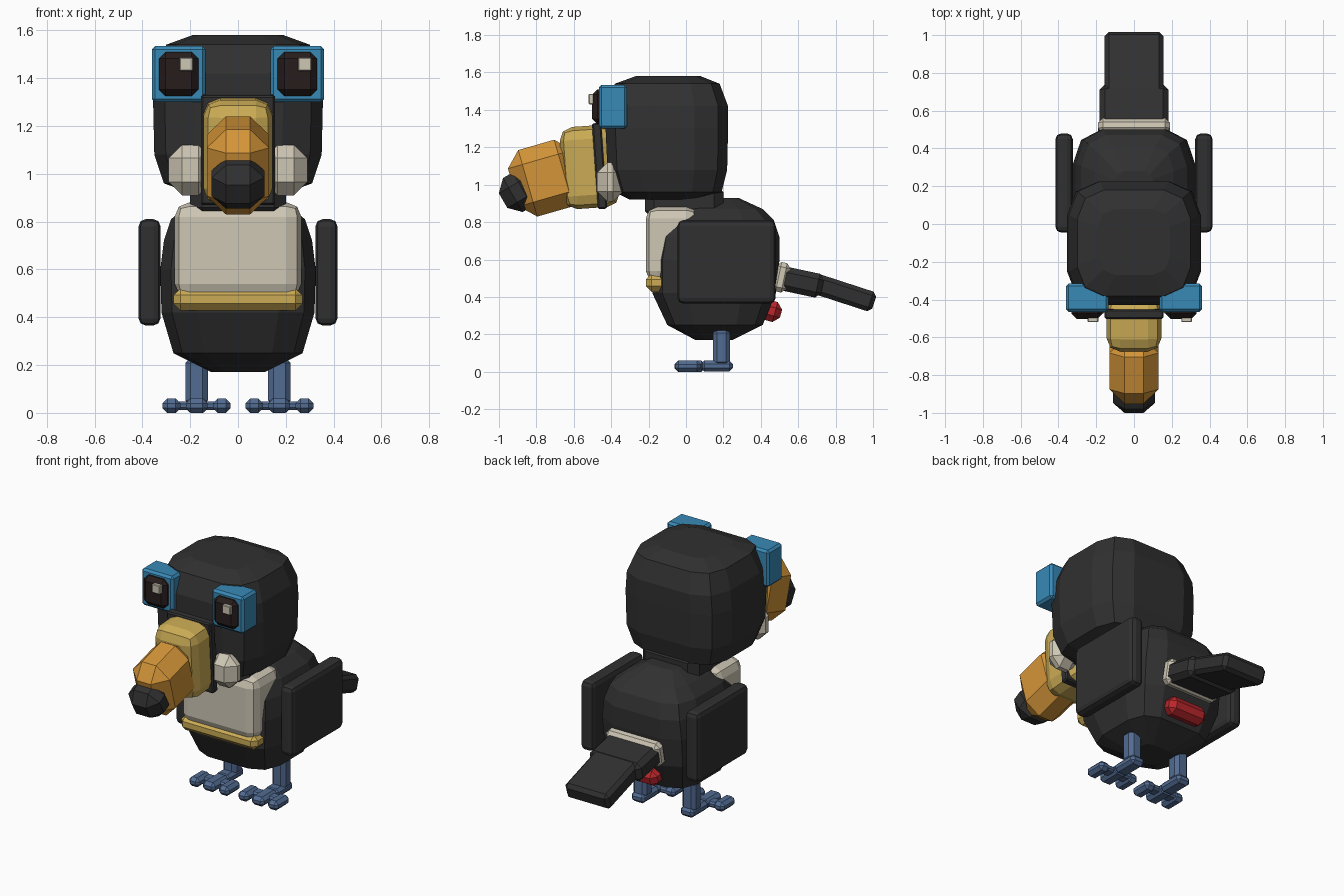
import bpy, bmesh
from math import radians, sin, cos, pi
from mathutils import Matrix

cube = bpy.data.objects.get("Cube")
if cube:
    bpy.data.objects.remove(cube, do_unlink=True)


def material(name, r, g, b):
    m = bpy.data.materials.new(name)
    m.use_nodes = True
    m.diffuse_color = (r, g, b, 1)
    m.node_tree.nodes["Principled BSDF"].inputs["Base Color"].default_value = (r, g, b, 1)
    return m


BLACK = material("black feathers", .03, .03, .03)
CREAM = material("cream", .62, .57, .46)
YELLOW = material("yellow", .6, .41, .09)
ORANGE = material("orange", .66, .3, .04)
BLUE = material("eye ring blue", .04, .25, .47)
BROWN = material("eye brown", .02, .012, .012)
RED = material("red", .5, .02, .025)
SLATE = material("leg slate blue", .085, .15, .29)


def finish(name, bm, mat):
    bmesh.ops.recalc_face_normals(bm, faces=bm.faces)
    mesh = bpy.data.meshes.new(name)
    bm.to_mesh(mesh)
    bm.free()
    mesh.materials.append(mat)
    obj = bpy.data.objects.new(name, mesh)
    bpy.context.collection.objects.link(obj)
    return obj


def block(name, mat, center, size, bevel=.02, segments=1, tilt=0):
    """Bevelled box, tilted about x (positive dips the front)."""
    bm = bmesh.new()
    bmesh.ops.create_cube(bm, size=1)
    bmesh.ops.scale(bm, vec=size, verts=bm.verts)
    bmesh.ops.bevel(bm, geom=bm.edges[:], offset=bevel, segments=segments,
                    profile=.5, affect='EDGES')
    bm.transform(Matrix.Translation(center) @ Matrix.Rotation(radians(tilt), 4, 'X'))
    return finish(name, bm, mat)


def loft(name, mat, rings):
    """Faceted form from rounded rectangles: (height, half width, front, back)."""
    bm = bmesh.new()
    loops = []
    for z, hx, front, back in rings:
        hy, cy = (back - front) / 2, (back + front) / 2
        rx, ry = hx * .47, hy * .55
        loop = []
        for corner in range(4):
            for step in range(3):
                a = corner * pi / 2 + step * pi / 4
                sx = 1 if corner in (0, 3) else -1
                sy = 1 if corner in (0, 1) else -1
                loop.append(bm.verts.new((sx * (hx - rx) + rx * cos(a),
                                          cy + sy * (hy - ry) + ry * sin(a), z)))
        loops.append(loop)
    for low, high in zip(loops, loops[1:]):
        n = len(low)
        for i in range(n):
            j = (i + 1) % n
            bm.faces.new((low[i], low[j], high[j], high[i]))
    bm.faces.new(loops[0])
    bm.faces.new(loops[-1])
    return finish(name, bm, mat)


# Body, neck and head
loft("body", BLACK, [
    (.17, .11, .05, .25), (.25, .27, -.1, .41), (.42, .32, -.18, .48),
    (.6, .325, -.18, .5), (.72, .31, -.16, .5), (.81, .28, -.13, .47),
    (.87, .21, -.06, .41), (.93, .1, .1, .28)])
block("neck", BLACK, (0, -.01, .91), (.4, .42, .2), .05)
loft("head", BLACK, [
    (.92, .2, -.3, .06), (.96, .31, -.38, .19), (1.08, .35, -.42, .22),
    (1.3, .355, -.43, .225), (1.42, .345, -.43, .225),
    (1.54, .3, -.38, .18), (1.58, .19, -.27, .08)])

# Chest patch and band
block("chest_bib", CREAM, (0, -.075, .68), (.53, .28, .4), .06, 2)
block("chest_band", YELLOW, (0, -.115, .475), (.54, .2, .095), .03)

# Beak
block("beak_collar", BLACK, (0, -.462, 1.1), (.31, .05, .46), .008, 1, 4)
block("beak_base", YELLOW, (0, -.515, 1.095), (.29, .3, .44), .07, 2, 4)
block("beak_middle", ORANGE, (0, -.75, 1.035), (.26, .36, .37), .08, 1, 16)
block("beak_tip", BLACK, (0, -.9, .96), (.22, .18, .21), .06, 1, 30)

# Tail
block("tail_cuff", CREAM, (0, .51, .505), (.38, .08, .16), .025, 1, -12)
block("tail_base", BLACK, (0, .61, .48), (.365, .25, .13), .03, 1, -12)
block("tail_end", BLACK, (0, .835, .425), (.31, .36, .11), .022, 1, -18)
block("under_tail", RED, (0, .455, .325), (.27, .11, .11), .033, 1, -15)

# Paired parts
for side, s in (("left", 1), ("right", -1)):
    block(side + "_wing", BLACK, (s * .37, .217, .588), (.092, .525, .445), .03, 2)
    block(side + "_cheek", CREAM, (s * .2, -.405, 1.015), (.18, .14, .21), .055)

    # Eye: ring, pupil and a highlight shifted the same way on both sides
    block(side + "_eye_ring", BLUE, (s * .248, -.39, 1.417), (.225, .15, .235), .014)
    block(side + "_eye", BROWN, (s * .248, -.47, 1.417), (.165, .065, .185), .028)
    block(side + "_eye_highlight", CREAM, (s * .248 + .031, -.505, 1.458),
          (.056, .03, .056), .004)

    # Leg and foot
    x = s * .173
    block(side + "_leg", SLATE, (x, .19, .13), (.095, .09, .2), .022)
    block(side + "_foot_pad", SLATE, (x, .165, .031), (.095, .17, .058), .018)
    block(side + "_foot_bar", SLATE, (x, .04, .03), (.22, .07, .036), .01)
    block(side + "_middle_toe", SLATE, (x, .02, .03), (.09, .165, .06), .02)
    for toe, t in (("outer", 1), ("inner", -1)):
        block(side + "_" + toe + "_toe", SLATE, (x + s * t * .105, .01, .03),
              (.075, .14, .06), .02)
